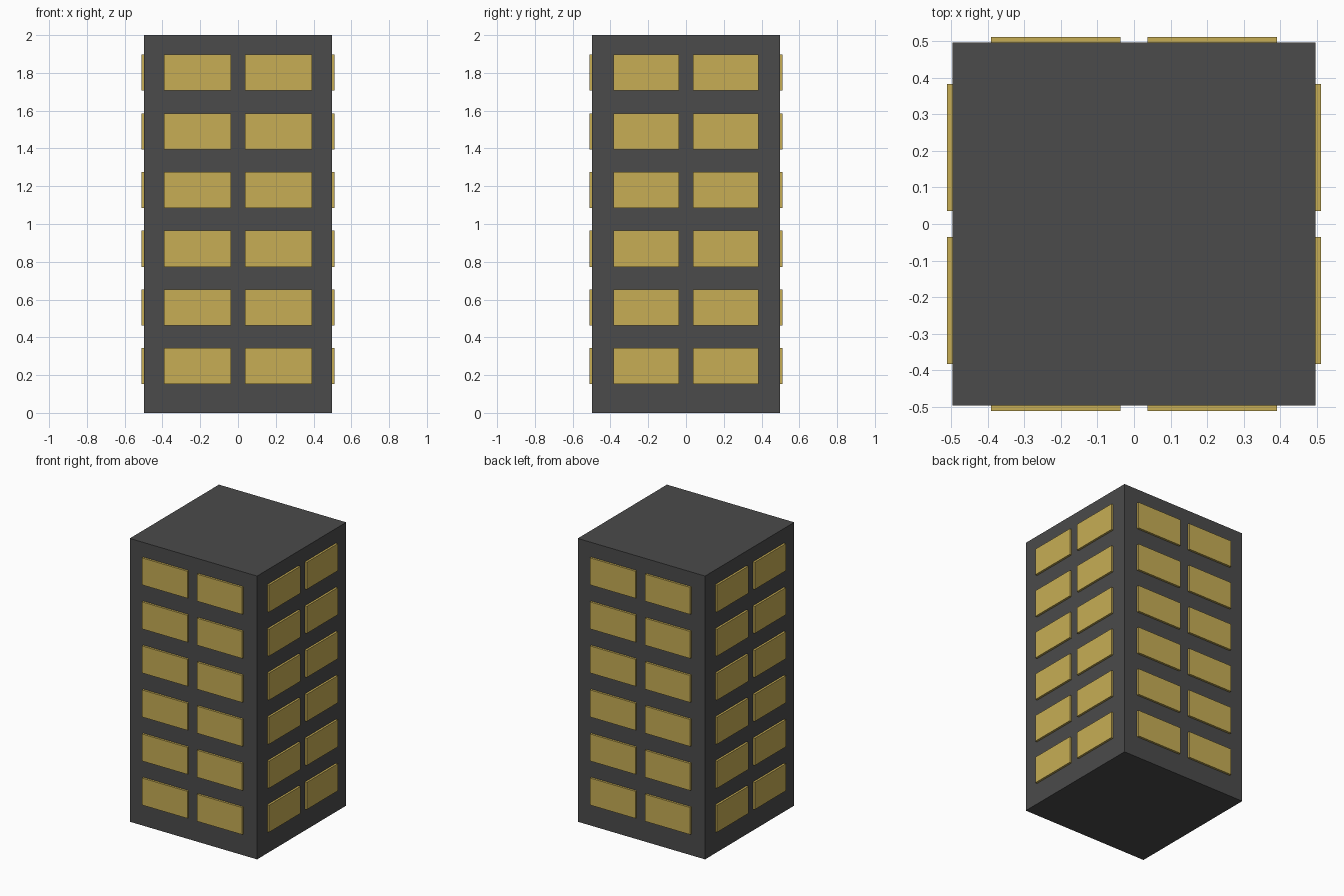
import bpy

if "Cube" in bpy.data.objects:
    bpy.data.objects.remove(bpy.data.objects["Cube"])

HALF = 0.497      # half width of the tower
OUT = 0.512       # outer face of the windows
SINK = 0.485      # inner face, slightly embedded in the wall


def material(name, rgb):
    m = bpy.data.materials.new(name)
    m.diffuse_color = (*rgb, 1.0)
    m.use_nodes = True
    m.node_tree.nodes["Principled BSDF"].inputs["Base Color"].default_value = m.diffuse_color
    return m


def box(name, lo, hi, mat):
    centre = [(a + b) / 2 for a, b in zip(lo, hi)]
    bpy.ops.mesh.primitive_cube_add(size=1, location=centre)
    ob = bpy.context.object
    ob.name = name
    ob.scale = [b - a for a, b in zip(lo, hi)]
    bpy.ops.object.transform_apply(location=False, rotation=False, scale=True)
    ob.data.materials.append(mat)
    return ob


wall = material("dark_wall", (0.07, 0.07, 0.07))
glass = material("lit_window", (0.57, 0.42, 0.09))

# Tower block
box("tower", (-HALF, -HALF, 0), (HALF, HALF, 2), wall)

# Windows: six floors, two per wall
for floor in range(6):
    z0 = 0.152 + 0.3108 * floor
    z1 = z0 + 0.191
    for side in (-1, 1):
        d0, d1 = sorted((side * SINK, side * OUT))
        for col in (-1, 1):
            # front and back walls
            a, b = sorted((col * 0.037, col * 0.391))
            name = "front_window" if side < 0 else "back_window"
            box(name, (a, d0, z0), (b, d1, z1), glass)
            # left and right walls
            a, b = sorted((col * 0.036, col * 0.383))
            name = "left_window" if side < 0 else "right_window"
            box(name, (d0, a, z0), (d1, b, z1), glass)
